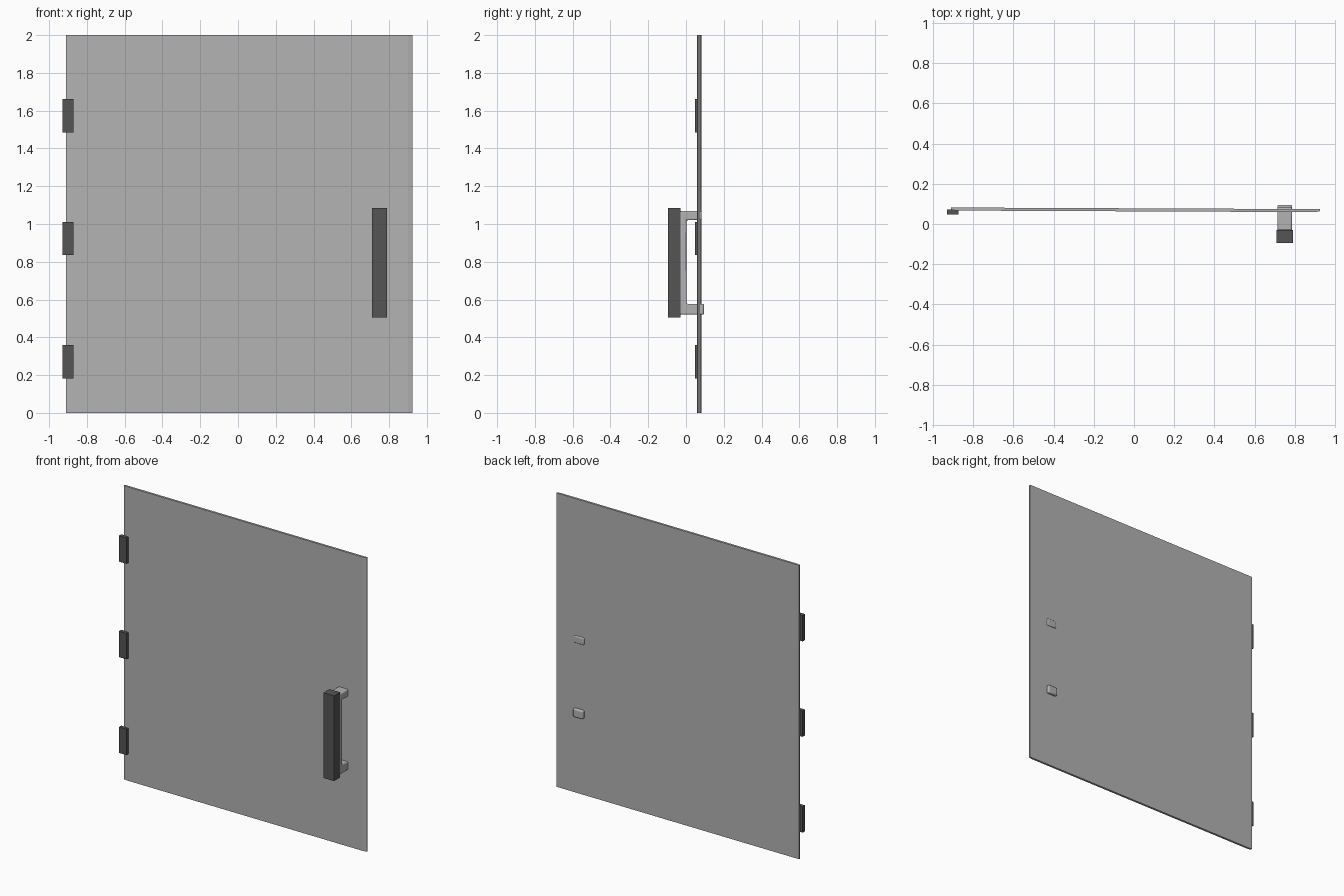
import bpy
import bmesh
from mathutils import Vector

cube = bpy.data.objects.get("Cube")
if cube:
    bpy.data.objects.remove(cube, do_unlink=True)


def material(name, value):
    mat = bpy.data.materials.new(name)
    colour = (value, value, value, 1)
    mat.diffuse_color = colour
    mat.use_nodes = True
    mat.node_tree.nodes["Principled BSDF"].inputs["Base Color"].default_value = colour
    return mat


light_grey = material("light grey", 0.45)
dark_grey = material("dark grey", 0.09)


def prism(name, points, offset, mat, bevel=0, segments=1):
    """Extrude a closed outline of 3D points along an offset."""
    bm = bmesh.new()
    face = bm.faces.new([bm.verts.new(p) for p in points])
    grown = bmesh.ops.extrude_face_region(bm, geom=[face], use_keep_orig=True)
    moved = [g for g in grown["geom"] if isinstance(g, bmesh.types.BMVert)]
    bmesh.ops.translate(bm, verts=moved, vec=Vector(offset))
    bmesh.ops.recalc_face_normals(bm, faces=bm.faces[:])
    mesh = bpy.data.meshes.new(name)
    bm.to_mesh(mesh)
    bm.free()
    obj = bpy.data.objects.new(name, mesh)
    bpy.context.collection.objects.link(obj)
    mesh.materials.append(mat)
    if bevel:
        mod = obj.modifiers.new("soft edges", "BEVEL")
        mod.width = bevel
        mod.segments = segments
        bpy.ops.object.select_all(action="DESELECT")
        obj.select_set(True)
        bpy.context.view_layer.objects.active = obj
        bpy.ops.object.shade_smooth_by_angle()
    return obj


def block(name, x, y, z, mat):
    outline = [(x[0], y[0], z[0]), (x[1], y[0], z[0]),
               (x[1], y[1], z[0]), (x[0], y[1], z[0])]
    return prism(name, outline, (0, 0, z[1] - z[0]), mat)


# Thin door panel, slightly swung on its hinges, with chamfered front edges
left, right, thick, chamfer = 0.925, -0.91, 0.015, 0.025


def back_y(x):
    return 0.082 - 0.008 * (x - right) / (left - right)


section = [(right, 0), (left, 0), (left, 0.01), (left - chamfer, thick),
           (right + chamfer, thick), (right, 0.01)]
prism("door_panel", [(x, back_y(x) - d, 0) for x, d in section],
      (0, 0, 2), light_grey)

# Hinge plates
for label, z in (("lower", 0.183), ("middle", 0.835), ("upper", 1.485)):
    block(label + "_hinge", (-0.93, -0.872), (0.047, 0.073), (z, z + 0.176), dark_grey)

# Handle grip
block("handle_grip", (0.71, 0.79), (-0.095, -0.03), (0.505, 1.085), dark_grey)

# Bracket whose two prongs pass through the panel
bracket = [(-0.032, 0.52), (0.095, 0.52), (0.095, 0.577), (0.002, 0.577),
           (0.002, 1.02), (0.082, 1.02), (0.082, 1.07), (-0.032, 1.07)]
prism("handle_bracket", [(0.713, y, z) for y, z in bracket],
      (0.074, 0, 0), light_grey, bevel=0.008, segments=3)
